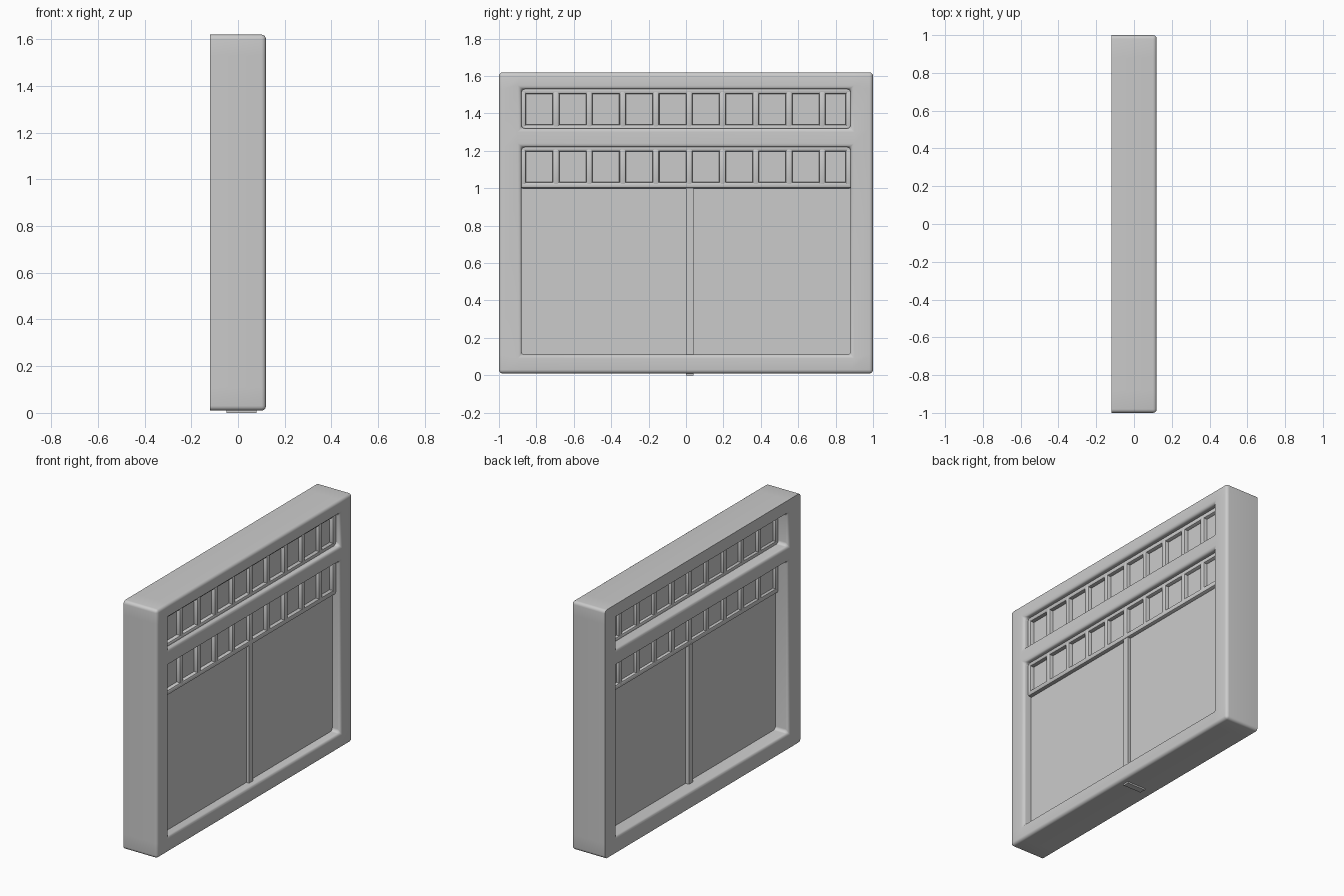
import bpy, bmesh

if "Cube" in bpy.data.objects:
    bpy.data.objects.remove(bpy.data.objects["Cube"])

def finish(bm, name):
    bmesh.ops.recalc_face_normals(bm, faces=bm.faces)
    me = bpy.data.meshes.new(name)
    bm.to_mesh(me)
    bm.free()
    ob = bpy.data.objects.new(name, me)
    bpy.context.collection.objects.link(ob)
    return ob

def smooth(ob):
    bpy.ops.object.select_all(action='DESELECT')
    ob.select_set(True)
    bpy.context.view_layer.objects.active = ob
    bpy.ops.object.shade_smooth_by_angle()

def box(name, x, y, z, bevel=0):
    bm = bmesh.new()
    bmesh.ops.create_cube(bm, size=1)
    for v in bm.verts:
        for i, (lo, hi) in enumerate((x, y, z)):
            v.co[i] = lo if v.co[i] < 0 else hi
    if bevel:
        bmesh.ops.bevel(bm, geom=bm.edges[:], offset=bevel, segments=2,
                        profile=0.5, affect='EDGES')
    ob = finish(bm, name)
    if bevel:
        smooth(ob)
    return ob

# Outer frame: flat grid with two openings, extruded and rounded (outer back edge stays sharp)
X0, X1 = -0.12, 0.12
ys = [-1, -0.88, 0.88, 1]
zs = [0.01, 0.11, 1.22, 1.32, 1.53, 1.62]
bm = bmesh.new()
grid = [[bm.verts.new((X0, y, z)) for z in zs] for y in ys]
for i in range(3):
    for j in range(5):
        if i == 1 and j in (1, 3):
            continue
        bm.faces.new((grid[i][j], grid[i + 1][j], grid[i + 1][j + 1], grid[i][j + 1]))
ext = bmesh.ops.extrude_face_region(bm, geom=bm.faces[:], use_keep_orig=True)
for v in ext['geom']:
    if isinstance(v, bmesh.types.BMVert):
        v.co.x = X1
bmesh.ops.recalc_face_normals(bm, faces=bm.faces)

def outer_back(e):
    mid = (e.verts[0].co + e.verts[1].co) / 2
    on_rim = abs(mid.y) > 0.99 or mid.z < 0.02 or mid.z > 1.61
    return all(v.co.x < 0 for v in e.verts) and on_rim

round_edges = [e for e in bm.edges
               if len(e.link_faces) == 2 and e.calc_face_angle() > 1 and not outer_back(e)]
bmesh.ops.bevel(bm, geom=round_edges, offset=0.02, segments=4, profile=0.5,
                affect='EDGES', clamp_overlap=True)
smooth(finish(bm, "frame"))

# Panes filling the two openings
PX = (-0.025, 0.06)
box("lower_pane", PX, (-0.89, 0.89), (0.10, 1.23))
box("upper_pane", PX, (-0.89, 0.89), (1.31, 1.54))

# Centre post
box("centre_post", (-0.05, 0.08), (0.0, 0.04), (0.0, 1.01))

# Two lattice rows of small windows
LX = (-0.045, 0.085)
bars = [-0.873 + 0.178 * i for i in range(10)] + [0.871]
for row, base in (("lower", 1.0), ("upper", 1.307)):
    box(row + "_bottom_rail", LX, (-0.885, 0.885), (base, base + 0.033), 0.01)
    box(row + "_top_rail", LX, (-0.885, 0.885), (base + 0.197, base + 0.23), 0.01)
    for y in bars:
        box(row + "_bar", LX, (y - 0.018, y + 0.018), (base + 0.005, base + 0.225), 0.01)
